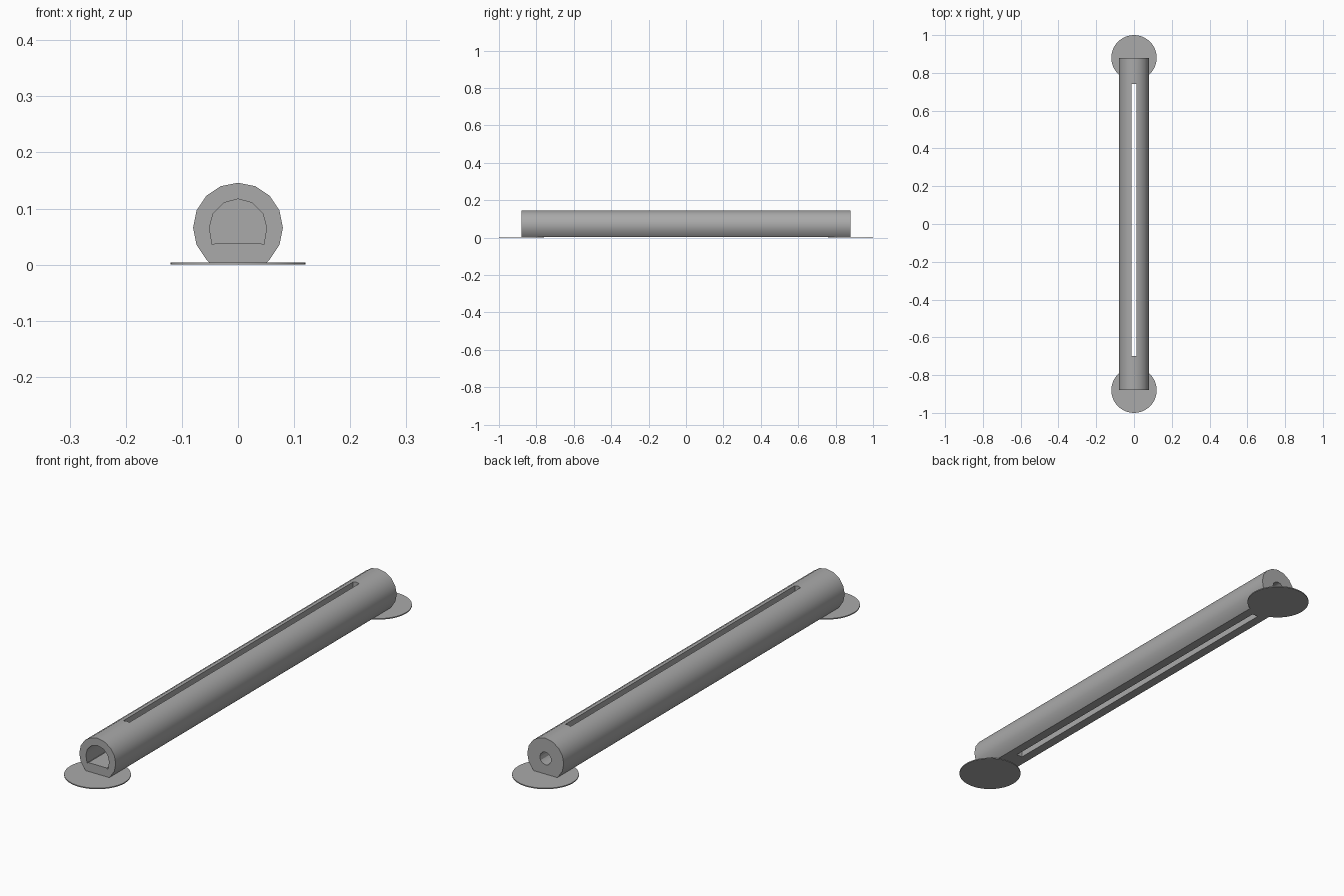
import bpy
import bmesh
from math import sin, cos, pi, radians

default = bpy.data.objects.get("Cube")
if default:
    bpy.data.objects.remove(default, do_unlink=True)

AXIS_Z = 0.066
HALF = 0.88

grey = bpy.data.materials.new("mid grey")
grey.use_nodes = True
colour = (0.4, 0.4, 0.4, 1)
grey.diffuse_color = colour
grey.node_tree.nodes["Principled BSDF"].inputs["Base Color"].default_value = colour


def prism(name, profile, y0, y1):
    """Extrude an x-z outline along y."""
    bm = bmesh.new()
    base = bm.faces.new([bm.verts.new((x, y0, z)) for x, z in profile])
    grown = bmesh.ops.extrude_face_region(bm, geom=[base])["geom"]
    moved = [g for g in grown if isinstance(g, bmesh.types.BMVert)]
    bmesh.ops.translate(bm, verts=moved, vec=(0, y1 - y0, 0))
    bmesh.ops.recalc_face_normals(bm, faces=bm.faces)
    mesh = bpy.data.meshes.new(name)
    bm.to_mesh(mesh)
    bm.free()
    mesh.materials.append(grey)
    obj = bpy.data.objects.new(name, mesh)
    bpy.context.collection.objects.link(obj)
    return obj


def ring(radius, sides, first=0, last=None):
    """Points of a regular polygon around the tube axis, starting at the top."""
    last = sides - 1 if last is None else last
    steps = [2 * pi * i / sides for i in range(first, last + 1)]
    return [(radius * sin(a), AXIS_Z + radius * cos(a)) for a in steps]


def activate(obj):
    bpy.ops.object.select_all(action="DESELECT")
    obj.select_set(True)
    bpy.context.view_layer.objects.active = obj


def cut(target, cutter):
    mod = target.modifiers.new("cut", "BOOLEAN")
    mod.operation = "DIFFERENCE"
    mod.solver = "EXACT"
    mod.object = cutter
    activate(target)
    bpy.ops.object.modifier_apply(modifier=mod.name)
    bpy.data.objects.remove(cutter, do_unlink=True)


# Tube with a flat underside
outline = [(-0.05, 0.002)] + ring(0.08, 16, -6, 6) + [(0.05, 0.002)]
tube = prism("tube", outline, -HALF, HALF)

# Arched bore from the front, with small grooves beside its flat floor
floor = [(0.046, 0.036), (0.043, 0.036), (0.04, 0.039)]
arch = [(-x, z) for x, z in floor[::-1]] + ring(0.051, 12, -3, 3) + floor
cut(tube, prism("bore_cutter", arch[::-1], -HALF - 0.1, 0.8))

# Small round socket in the back end
cut(tube, prism("socket_cutter", ring(0.025, 12), 0.82, HALF + 0.1))

# Long slot through the top and the underside
slot = [(-0.013, -0.1), (0.013, -0.1), (0.013, 0.3), (-0.013, 0.3)]
cut(tube, prism("slot_cutter", slot, -0.7, 0.74))
activate(tube)
bpy.ops.object.shade_smooth_by_angle(angle=radians(30))

# Thin round pads under both ends
for name, side in (("front_pad", -1), ("back_pad", 1)):
    bpy.ops.mesh.primitive_cylinder_add(
        vertices=48, radius=0.12, depth=0.004, location=(0, side * HALF, 0.002))
    pad = bpy.context.object
    pad.name = name
    pad.data.materials.append(grey)
    bpy.ops.object.shade_smooth_by_angle(angle=radians(30))
